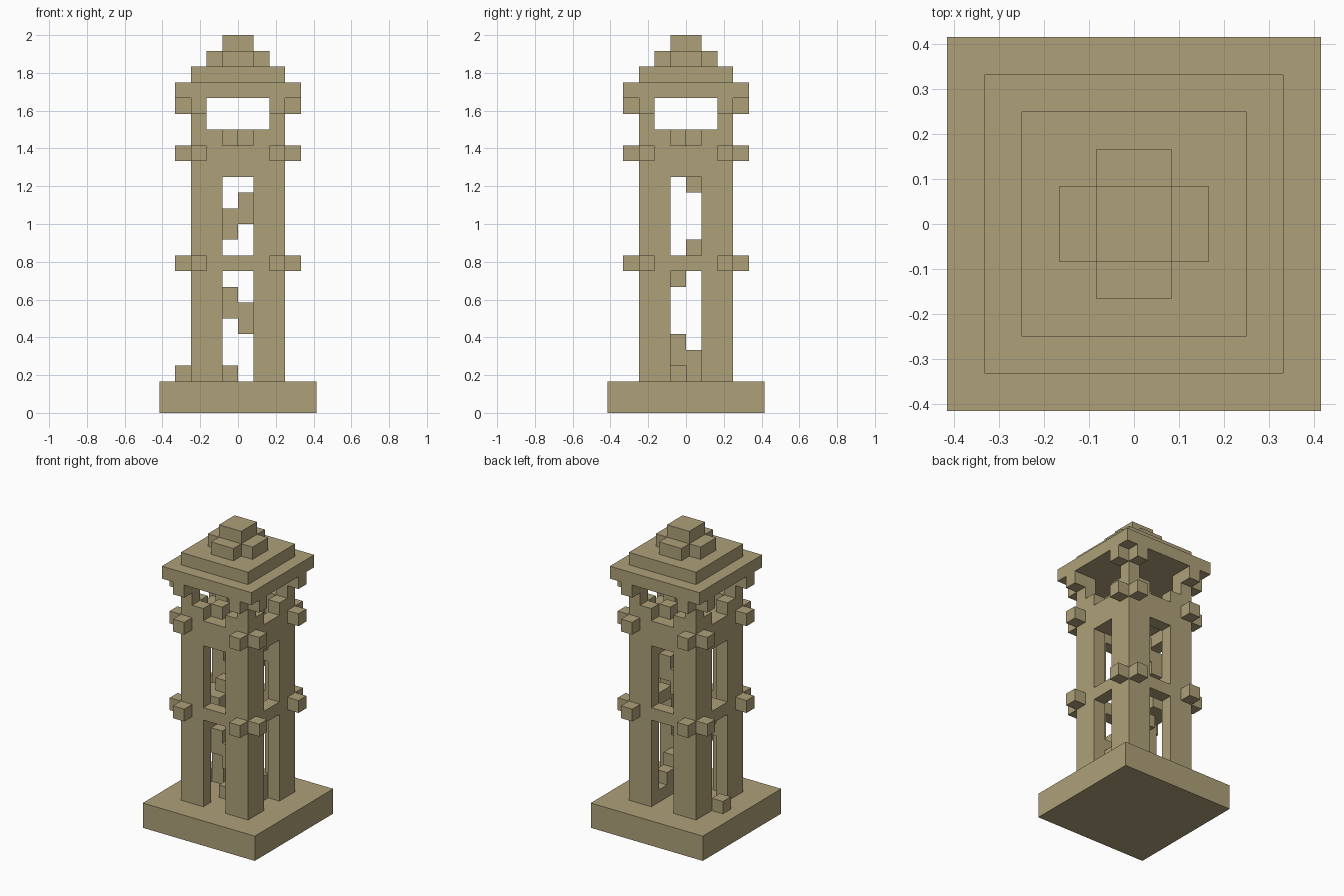
import bpy
import bmesh
from math import pi
from mathutils import Matrix, Vector

old = bpy.data.objects.get("Cube")
if old:
    bpy.data.objects.remove(old, do_unlink=True)

U = 2 / 24  # one block

stone = bpy.data.materials.new("tan_stone")
stone.use_nodes = True
TAN = (0.42, 0.356, 0.19, 1)
stone.diffuse_color = TAN
stone.node_tree.nodes["Principled BSDF"].inputs["Base Color"].default_value = TAN


def build(name, boxes, sides=1):
    """Make one object from (low corner, high corner) boxes in block units,
    repeated in quarter turns around the tower axis."""
    bm = bmesh.new()
    for turn in range(sides):
        spin = Matrix.Rotation(turn * pi / 2, 4, 'Z')
        for low, high in boxes:
            low, high = Vector(low) * U, Vector(high) * U
            place = Matrix.Translation((low + high) / 2) @ Matrix.Diagonal((*(high - low), 1))
            bmesh.ops.create_cube(bm, size=1, matrix=spin @ place)
    mesh = bpy.data.meshes.new(name)
    bm.to_mesh(mesh)
    bm.free()
    mesh.materials.append(stone)
    obj = bpy.data.objects.new(name, mesh)
    bpy.context.collection.objects.link(obj)
    return obj


def slab(half_x, half_y, z, height=1):
    return (-half_x, -half_y, z), (half_x, half_y, z + height)


def block(x, y, z, height=1):
    return (x, y, z), (x + 1, y + 1, z + height)


# Foundation
build("base", [slab(5, 5, 0, 2)])

# Walls: each side stops short of the next corner so four turns close the ring
build("wall_piers", [((-3, -3, 2), (-1, -2, 18)), ((1, -3, 2), (2, -2, 18))], 4)
build("wall_bands", [((-1, -3, 9), (1, -2, 10)), ((-1, -3, 15), (1, -2, 17))], 4)
build("lookout_posts", [block(-3, -3, 18, 2)], 4)

# Blocks sticking out beside each corner
build("corner_blocks", [block(x, -4, z) for z in (9, 16, 19) for x in (-3, 2)], 4)

# Lookout floor with a gap over the top of the stair, and its low blocks
build("lookout_floor", [((-2, -2, 16), (1, 2, 17)), ((1, -2, 16), (2, -1, 17))])
build("lookout_blocks", [block(-1, -2, 17)], 4)

# Spiral stair: clockwise around the inside of the walls, one block up per step
ring = [(1, 0), (1, -1), (1, -2), (0, -2), (-1, -2), (-2, -2),
        (-2, -1), (-2, 0), (-2, 1), (-1, 1), (0, 1), (1, 1)]
build("stair", [block(*ring[i % len(ring)], 2 + i, 2) for i in range(14)])
build("stair_first_step", [block(1, 1, 2)])
build("centre_block", [block(-1, -1, 2)])
build("entry_step", [block(-4, 0, 2)])

# Stepped roof
build("roof", [slab(4, 4, 20), slab(3, 3, 21)])
build("roof_cross", [slab(1, 1, 22), ((-1, -2, 22), (1, -1, 23)), ((-1, 1, 22), (1, 2, 23)),
                     ((-2, -1, 22), (-1, 1, 23)), ((1, -1, 22), (2, 1, 23))])
build("finial", [slab(1, 1, 23)])
